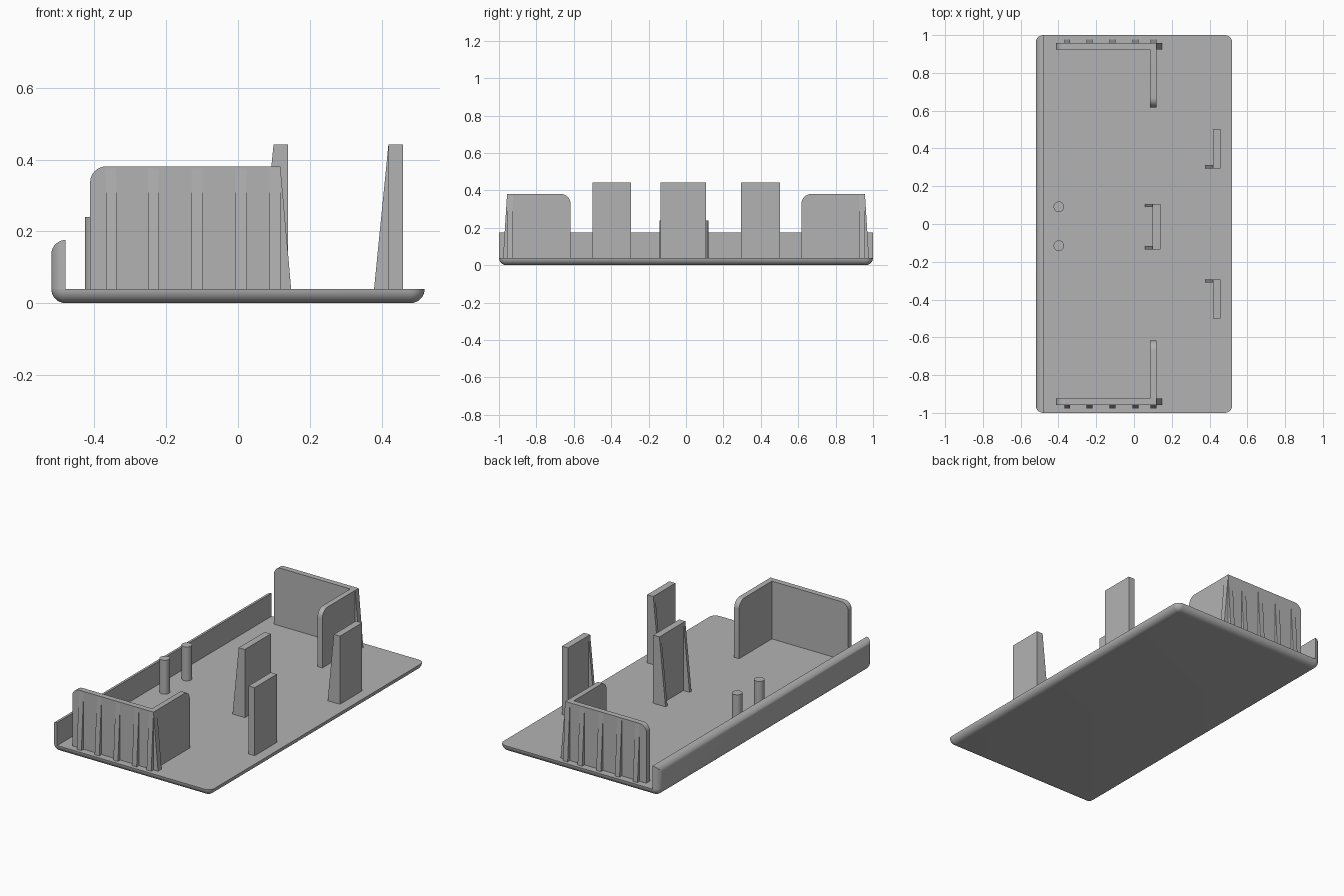
import bpy, bmesh, math

if "Cube" in bpy.data.objects:
    bpy.data.objects.remove(bpy.data.objects["Cube"])

grey = bpy.data.materials.new("grey plastic")
grey.diffuse_color = (0.45, 0.45, 0.45, 1)
grey.use_nodes = True
grey.node_tree.nodes["Principled BSDF"].inputs["Base Color"].default_value = grey.diffuse_color

R = 0.04            # edge radius and plate thickness
HX, HY = 0.52, 1.0  # half size of the plate
FLOOR = 0.04


def finish(bm, name, smooth=True):
    bmesh.ops.remove_doubles(bm, verts=bm.verts, dist=1e-5)
    bmesh.ops.recalc_face_normals(bm, faces=bm.faces)
    me = bpy.data.meshes.new(name)
    bm.to_mesh(me)
    bm.free()
    me.materials.append(grey)
    ob = bpy.data.objects.new(name, me)
    bpy.context.collection.objects.link(ob)
    if smooth:
        bpy.ops.object.select_all(action='DESELECT')
        ob.select_set(True)
        bpy.context.view_layer.objects.active = ob
        bpy.ops.object.shade_smooth_by_angle(angle=math.radians(30))
    return ob


def prism(name, pts, axis, lo, hi):
    """Extrude (horizontal, z) points along x or y."""
    bm = bmesh.new()
    make = (lambda a, z, t: (t, a, z)) if axis == 'x' else (lambda a, z, t: (a, t, z))
    ends = [[bm.verts.new(make(a, z, t)) for a, z in pts] for t in (lo, hi)]
    bm.faces.new(ends[0])
    bm.faces.new(ends[1])
    n = len(pts)
    for i in range(n):
        j = (i + 1) % n
        bm.faces.new((ends[0][i], ends[0][j], ends[1][j], ends[1][i]))
    return finish(bm, name)


def panel(end, other, top, r):
    """Upright panel outline with its top corner at 'end' rounded."""
    d = 1 if other > end else -1
    arc = [(end + d * r * (1 - math.cos(a)), top - r + r * math.sin(a))
           for a in [math.pi / 2 * k / 8 for k in range(9)]]
    return [(end, FLOOR)] + arc + [(other, top), (other, FLOOR)]


def block(a, b, top):
    return [(a, FLOOR), (b, FLOOR), (b, top), (a, top)]


def wedge(base, tip, top):
    return [(base, FLOOR), (tip, FLOOR), (base, top)]


# Base plate: rounded corners and rounded lower edge
bm = bmesh.new()
N = 8
rings = []
for k in range(N + 1):
    t = math.pi / 2 * k / N
    rad, z = max(R * math.sin(t), 1e-4), R * (1 - math.cos(t))
    ring = []
    for q, (sx, sy) in enumerate([(1, 1), (-1, 1), (-1, -1), (1, -1)]):
        for m in range(N + 1):
            a = math.pi / 2 * (q + m / N)
            ring.append(bm.verts.new((sx * (HX - R) + rad * math.cos(a),
                                      sy * (HY - R) + rad * math.sin(a), z)))
    rings.append(ring)
for r0, r1 in zip(rings, rings[1:]):
    for i in range(len(r0)):
        j = (i + 1) % len(r0)
        bm.faces.new((r0[i], r0[j], r1[j], r1[i]))
bm.faces.new(rings[0])
bm.faces.new(rings[-1])
finish(bm, "base_plate")

# Side lip: outer top edge rounded, ends following the plate corners
bm = bmesh.new()
LIP = 0.176
cols = []
for k in range(N + 1):
    v = math.pi / 2 * k / N
    x, y = -HX + R - R * math.cos(v), HY - R + R * math.sin(v)
    zt = LIP - R + R * math.sin(v)
    cols.append([bm.verts.new(p) for p in
                 ((x, y, FLOOR), (x, y, zt), (x, -y, zt), (x, -y, FLOOR))])
for c, d in zip(cols, cols[1:]):
    for i in range(4):
        j = (i + 1) % 4
        bm.faces.new((c[i], c[j], d[j], d[i]))
bm.faces.new(cols[0])
bm.faces.new(cols[-1])
finish(bm, "side_lip")

# Corner walls with outside ribs, mirrored front and back
for s, side in ((-1, "front"), (1, "back")):
    ya, yb = sorted((s * 0.924, s * 0.957))
    prism(side + "_end_wall", panel(-0.412, 0.118, 0.381, 0.045), 'y', ya, yb)
    prism(side + "_return_wall", panel(s * 0.618, s * 0.924, 0.381, 0.05), 'x', 0.086, 0.118)
    for i, x in enumerate((-0.353, -0.236, -0.114, 0.008, 0.103)):
        prism(f"{side}_rib_{i + 1}", wedge(s * 0.957, s * 0.978, 0.375), 'x', x - 0.015, x + 0.015)
    prism(side + "_corner_rib", wedge(0.118, 0.148, 0.381), 'y', ya, yb)

# Upright tabs with tapered gussets: x, y range, gusset starts
TOP = 0.442
for name, x, y0, y1, gussets in (
        ("centre_tab", 0.099, -0.135, 0.107, (-0.135, 0.089)),
        ("back_tab", 0.419, 0.295, 0.502, (0.295,)),
        ("front_tab", 0.419, -0.5, -0.293, (-0.311,))):
    prism(name, block(x, x + 0.04, TOP), 'y', y0, y1)
    for i, g in enumerate(gussets):
        prism(f"{name}_gusset_{i + 1}", wedge(x, x - 0.04, TOP), 'y', g, g + 0.018)

# Locating pins
for i, y in enumerate((-0.115, 0.091)):
    bm = bmesh.new()
    bmesh.ops.create_cone(bm, cap_ends=True, segments=32, radius1=0.028, radius2=0.028, depth=0.2)
    bmesh.ops.translate(bm, verts=bm.verts, vec=(-0.398, y, FLOOR + 0.1))
    finish(bm, f"pin_{i + 1}")
